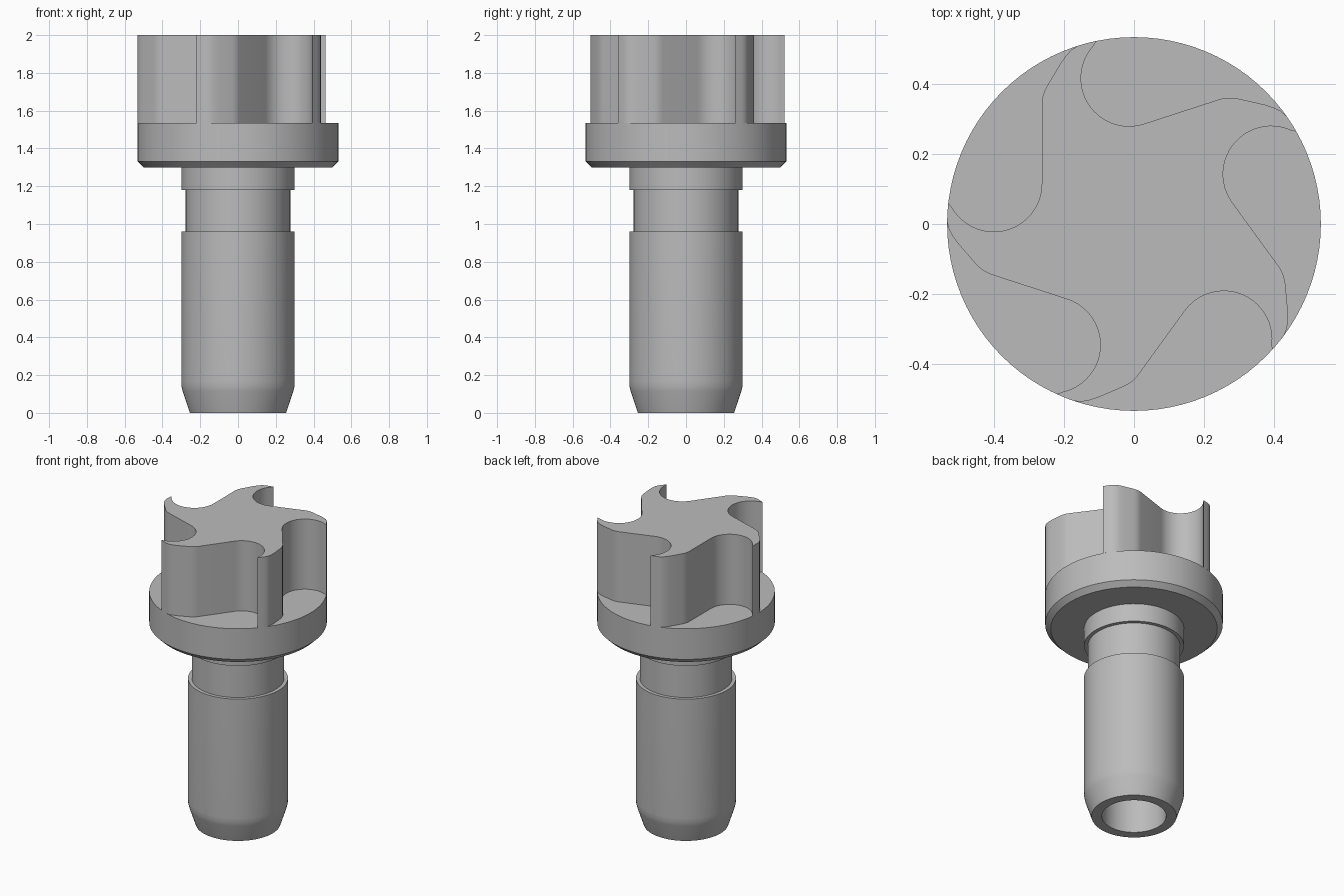
import bpy, bmesh
from math import sin, cos, pi, radians, atan2, hypot
from mathutils import Matrix, Vector

cube = bpy.data.objects.get("Cube")
if cube:
    bpy.data.objects.remove(cube, do_unlink=True)

RIM = 0.533          # flange and blade tip radius
DECK = 1.535         # top of the flange
TOP = 2.0
BLADES = 5

grey = bpy.data.materials.new("plain grey")
grey.use_nodes = True
colour = (0.5, 0.5, 0.5, 1)
grey.diffuse_color = colour
grey.node_tree.nodes["Principled BSDF"].inputs["Base Color"].default_value = colour


def finish(name, bm):
    bmesh.ops.recalc_face_normals(bm, faces=bm.faces)
    mesh = bpy.data.meshes.new(name)
    bm.to_mesh(mesh)
    bm.free()
    mesh.materials.append(grey)
    obj = bpy.data.objects.new(name, mesh)
    bpy.context.collection.objects.link(obj)
    bpy.ops.object.select_all(action="DESELECT")
    obj.select_set(True)
    bpy.context.view_layer.objects.active = obj
    bpy.ops.object.shade_smooth_by_angle(angle=radians(28))
    return obj


def lathe(name, profile, steps=96):
    bm = bmesh.new()
    verts = [bm.verts.new((r, 0, z)) for r, z in profile]
    edges = [bm.edges.new(pair) for pair in zip(verts, verts[1:])]
    bmesh.ops.spin(bm, geom=verts + edges, cent=(0, 0, 0), axis=(0, 0, 1),
                   angle=2 * pi, steps=steps)
    bmesh.ops.remove_doubles(bm, verts=bm.verts, dist=1e-4)
    return finish(name, bm)


# Stepped shank with blind bore, groove and chamfered flange
lathe("shank_and_flange", [
    (0, 1.2), (0.193, 1.2), (0.193, 0),                  # bore
    (0.255, 0), (0.293, 0.115), (0.299, 0.14),           # tapered foot
    (0.3, 0.17), (0.3, 0.96), (0.277, 0.96),             # shank
    (0.277, 1.18), (0.3, 1.18), (0.3, 1.3),              # groove and collar
    (0.5, 1.3), (RIM, 1.332), (RIM, DECK), (0, DECK)])   # flange

# One scooped pocket: rounded blade back, straight wall, round scoop
centre, scoop = Vector((-0.4, 0.115)), 0.137
pocket = [Vector(p) for p in (
    (-0.159, 0.5088), (-0.178, 0.497), (-0.193, 0.481), (-0.209, 0.459),
    (-0.246, 0.397), (-0.254, 0.382), (-0.26, 0.365), (-0.263, 0.345))]
for i in range(25):
    a = -radians(156) * i / 24
    pocket.append(centre + scoop * Vector((cos(a), sin(a))))
pocket[-1] = pocket[-1].normalized() * RIM

# Narrow blade tip following the rim up to the next pocket
start = atan2(pocket[-1].y, pocket[-1].x)
end = atan2(pocket[0].y, pocket[0].x) + 2 * pi / BLADES
for i in (1, 2):
    a = start + (end - start) * i / 3
    pocket.append(RIM * Vector((cos(a), sin(a))))

# Repeat the pocket around the axis and extrude the bladed head
bm = bmesh.new()
outline = []
for k in range(BLADES):
    turn = Matrix.Rotation(2 * pi * k / BLADES, 2)
    for p in pocket:
        x, y = turn @ p
        outline.append(bm.verts.new((x, y, DECK)))
base = bm.faces.new(outline)
extruded = bmesh.ops.extrude_face_region(bm, geom=[base])["geom"]
top = [v for v in extruded if isinstance(v, bmesh.types.BMVert)]
bmesh.ops.translate(bm, verts=top, vec=(0, 0, TOP - DECK))
finish("bladed_head", bm)
